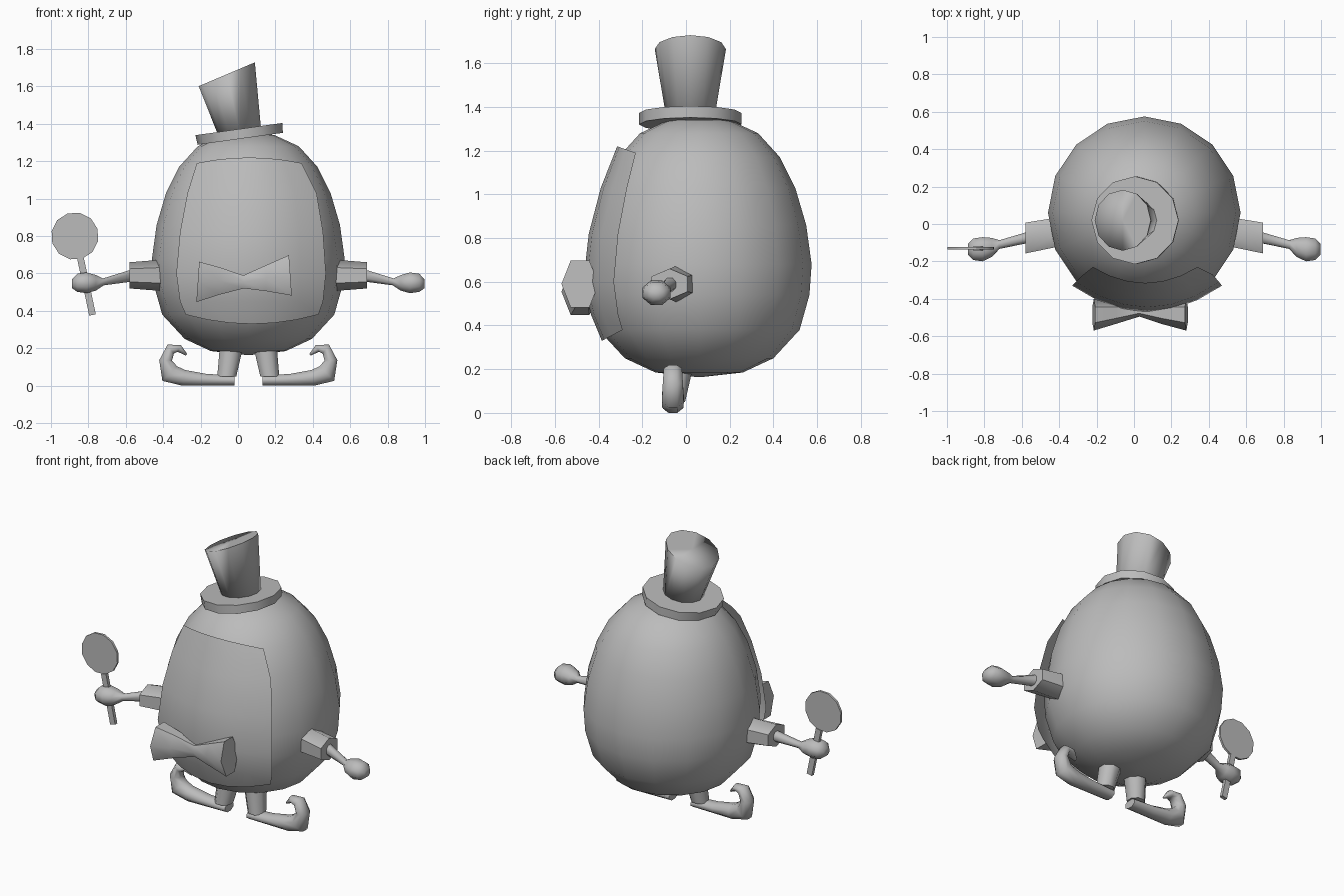
import bpy, bmesh, math
from mathutils import Vector

cube = bpy.data.objects.get("Cube")
if cube:
    bpy.data.objects.remove(cube)

MID = 0.055  # the plane the character is mirrored about

grey = bpy.data.materials.new("plain grey")
grey.use_nodes = True
grey.diffuse_color = (0.5, 0.5, 0.5, 1)
grey.node_tree.nodes["Principled BSDF"].inputs["Base Color"].default_value = (0.5, 0.5, 0.5, 1)


def finish(name, bm, sharp=60, fix=True):
    if fix:
        bmesh.ops.recalc_face_normals(bm, faces=bm.faces)
    mesh = bpy.data.meshes.new(name)
    bm.to_mesh(mesh)
    bm.free()
    mesh.materials.append(grey)
    obj = bpy.data.objects.new(name, mesh)
    bpy.context.collection.objects.link(obj)
    bpy.ops.object.select_all(action="DESELECT")
    obj.select_set(True)
    bpy.context.view_layer.objects.active = obj
    bpy.ops.object.shade_smooth_by_angle(angle=math.radians(sharp))
    return obj


def loft(name, rings, sides, flip=False, sharp=60, phase=0.5):
    """Rings are (x, y, z, half width in y, half width across, heading in xz)."""
    bm = bmesh.new()
    loops = []
    for x, y, z, ry, rn, heading in rings:
        h = math.radians(heading)
        across = Vector((-math.sin(h), 0, math.cos(h)))
        loop = []
        for i in range(sides):
            a = math.tau * (i + phase) / sides
            p = Vector((x, y, z)) + Vector((0, ry * math.cos(a), 0)) + across * rn * math.sin(a)
            if flip:
                p.x = 2 * MID - p.x
            loop.append(bm.verts.new(p))
        loops.append(loop)
    for a, b in zip(loops, loops[1:]):
        for i in range(sides):
            j = (i + 1) % sides
            bm.faces.new((a[i], a[j], b[j], b[i]))
    # fan caps
    for loop in (loops[0], loops[-1]):
        c = bm.verts.new(sum((v.co for v in loop), Vector()) / sides)
        for i in range(sides):
            bm.faces.new((loop[i], loop[(i + 1) % sides], c))
    return finish(name, bm, sharp)


# Egg body
egg = [(0.02, 0.165), (0.2, 0.185), (0.34, 0.25), (0.46, 0.38), (0.505, 0.54), (0.515, 0.68),
       (0.49, 0.86), (0.44, 1.03), (0.37, 1.17), (0.27, 1.28), (0.14, 1.34), (0.02, 1.355)]
loft("egg_body", [(MID, 0.06, z, r, r, 90) for r, z in egg], 16, phase=0)

# Curved face panel: z, left x, right x, middle y, edge y, corner lift
panel = [(1.22, -0.22, 0.34, -0.315, -0.23, -0.03), (1.03, -0.27, 0.42, -0.39, -0.27, 0),
         (0.82, -0.31, 0.455, -0.445, -0.31, 0), (0.6, -0.33, 0.47, -0.47, -0.33, 0),
         (0.45, -0.31, 0.455, -0.435, -0.31, 0), (0.33, -0.28, 0.43, -0.385, -0.29, 0.05)]
bm = bmesh.new()
grid = []
for z, x0, x1, mid, edge, lift in panel:
    row = []
    for i in range(7):
        u = i / 3 - 1
        row.append(bm.verts.new((x0 + (x1 - x0) * (u + 1) / 2, mid + (edge - mid) * u * u, z + lift * u * u)))
    grid.append(row)
for a, b in zip(grid, grid[1:]):
    for i in range(6):
        bm.faces.new((a[i], b[i], b[i + 1], a[i + 1]))
finish("face_panel", bm, fix=False)

# Tilted hat
loft("hat_brim", [(0.012, 0.02, 1.32, 0.235, 0.23, 98), (0.005, 0.02, 1.372, 0.235, 0.235, 98)], 12, phase=0)
loft("hat_crown", [(0.01, 0.02, 1.35, 0.11, 0.115, 98), (-0.06, 0.02, 1.665, 0.163, 0.163, 113)],
     12, sharp=100, phase=0)

# Bow tie, pinched in the middle
loft("bow_tie", [(-0.215, -0.485, 0.555, 0.085, 0.125, -4), (-0.1, -0.475, 0.56, 0.06, 0.085, 0),
                 (0.03, -0.46, 0.555, 0.035, 0.04, 3), (0.15, -0.475, 0.575, 0.06, 0.08, 0),
                 (0.28, -0.485, 0.59, 0.085, 0.125, 4)], 6, phase=0)

for side, flip in (("left", False), ("right", True)):
    # Sleeve, wrist and hand
    loft(side + "_sleeve", [(0.5, -0.04, 0.59, 0.09, 0.085, 0), (0.69, -0.075, 0.59, 0.095, 0.07, 0)],
         6, flip)
    loft(side + "_arm_and_hand", [(0.67, -0.07, 0.59, 0.032, 0.035, -12), (0.83, -0.11, 0.555, 0.025, 0.02, -8),
                                  (0.87, -0.125, 0.55, 0.055, 0.045, 0), (0.92, -0.135, 0.55, 0.07, 0.06, 0),
                                  (0.97, -0.135, 0.55, 0.062, 0.052, 0), (0.998, -0.135, 0.545, 0.03, 0.025, 0)],
         8, flip, sharp=80)
    # Trouser leg
    loft(side + "_leg", [(0.14, -0.03, 0.24, 0.075, 0.07, 90), (0.17, -0.055, 0.05, 0.055, 0.055, 90)],
         8, flip)
    # Shoe with a curled toe
    loft(side + "_shoe", [(0.13, -0.06, 0.028, 0.045, 0.028, 0), (0.28, -0.06, 0.032, 0.048, 0.034, 0),
                          (0.4, -0.06, 0.042, 0.053, 0.046, 8), (0.475, -0.06, 0.065, 0.054, 0.06, 45),
                          (0.497, -0.06, 0.135, 0.05, 0.037, 92), (0.47, -0.06, 0.195, 0.045, 0.032, 145),
                          (0.425, -0.06, 0.2, 0.035, 0.022, 205), (0.385, -0.06, 0.165, 0.012, 0.006, 225)],
         8, flip, sharp=80)

# Round paddle and its handle
bm = bmesh.new()
bmesh.ops.create_cone(bm, cap_ends=True, segments=12, radius1=0.127, radius2=0.127, depth=0.014)
paddle = finish("paddle_disc", bm, sharp=30)
paddle.rotation_euler = (math.pi / 2, math.radians(12), 0)
paddle.location = (-0.872, -0.13, 0.8)
bm = bmesh.new()
bmesh.ops.create_cube(bm, size=1)
bmesh.ops.scale(bm, vec=(0.036, 0.022, 0.31), verts=bm.verts)
handle = finish("paddle_handle", bm, sharp=30)
handle.rotation_euler.y = math.radians(-12)
handle.location = (-0.81, -0.13, 0.53)
